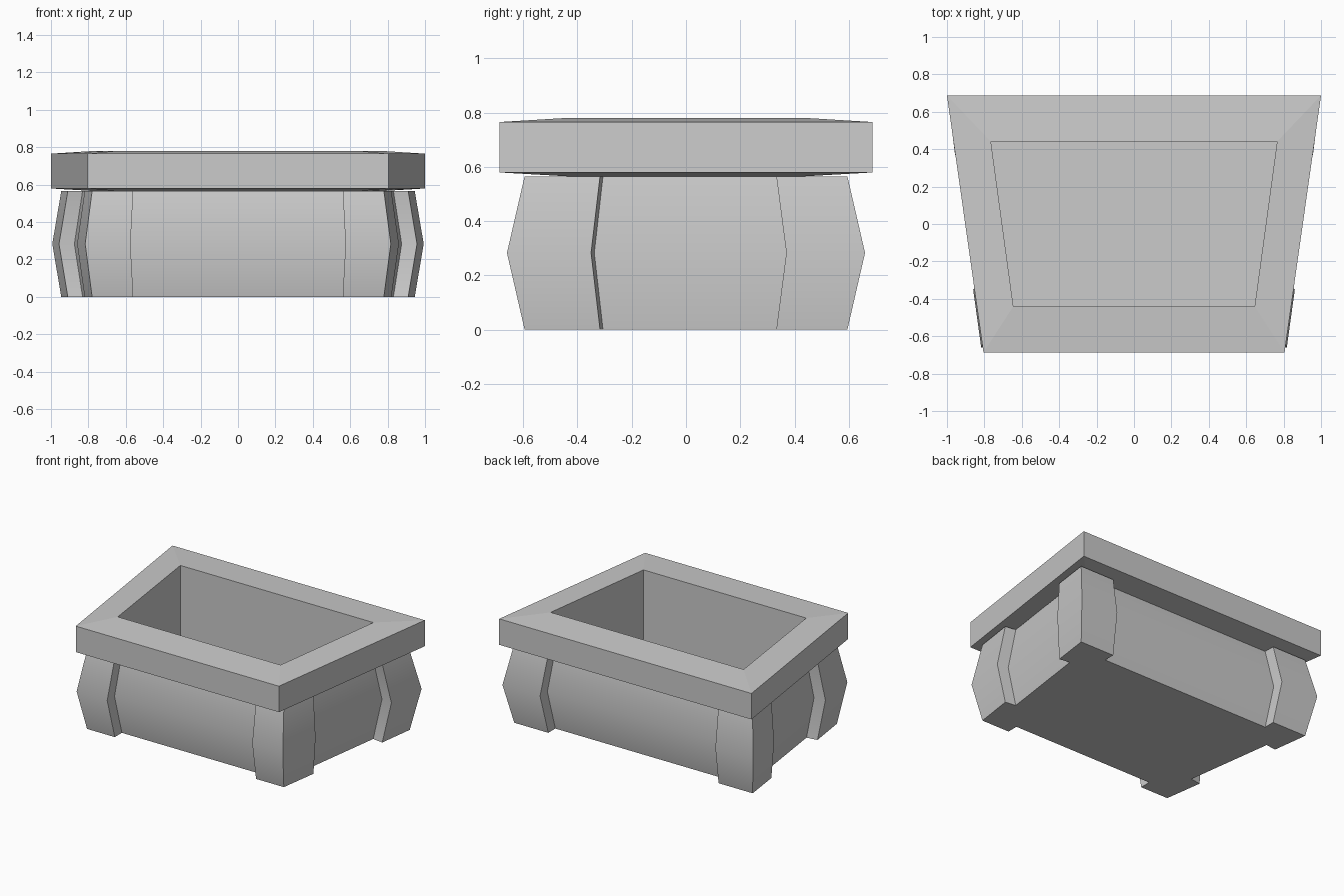
import bpy
import bmesh

if "Cube" in bpy.data.objects:
    bpy.data.objects.remove(bpy.data.objects["Cube"])


def finish(bm, name, smooth):
    bmesh.ops.recalc_face_normals(bm, faces=bm.faces)
    mesh = bpy.data.meshes.new(name)
    bm.to_mesh(mesh)
    bm.free()
    obj = bpy.data.objects.new(name, mesh)
    bpy.context.collection.objects.link(obj)
    if smooth:
        bpy.ops.object.select_all(action='DESELECT')
        obj.select_set(True)
        bpy.context.view_layer.objects.active = obj
        bpy.ops.object.shade_smooth_by_angle(angle=0.5236)


def loop(bm, right_half, z):
    """Closed outline from its right half (front to back), mirrored in x."""
    pts = right_half + [(-x, y) for x, y in reversed(right_half)]
    return [bm.verts.new((x, y, z)) for x, y in pts]


def bridge(bm, a, b):
    n = len(a)
    for i in range(n):
        j = (i + 1) % n
        bm.faces.new((a[i], a[j], b[j], b[i]))


OPENING = [(0.645, -0.44), (0.765, 0.44)]
RIM = [(0.805, -0.687), (1.0, 0.687)]
FLOOR_Z, BODY_Z = 0.05, 0.565

# Trapezoid rim with gently sloped top and underside
bm = bmesh.new()
rings = [loop(bm, p, z) for p, z in
         [(OPENING, BODY_Z), (RIM, 0.579), (RIM, 0.765), (OPENING, 0.78)]]
for i in range(4):
    bridge(bm, rings[i], rings[(i + 1) % 4])
finish(bm, "rim", False)

# Body outline with raised corner posts, at the ends and at the bulge
END = [(0.56, -0.515), (0.56, -0.595), (0.78, -0.595), (0.82, -0.317), (0.741, -0.306),
       (0.831, 0.344), (0.91, 0.333), (0.945, 0.595), (0.675, 0.595), (0.675, 0.515)]
MID = [(0.575, -0.577), (0.575, -0.66), (0.817, -0.66), (0.86, -0.35), (0.778, -0.338),
       (0.875, 0.381), (0.957, 0.37), (0.993, 0.66), (0.695, 0.66), (0.695, 0.577)]
bm = bmesh.new()
bottom, middle, top = (loop(bm, p, z) for p, z in
                       [(END, 0), (MID, BODY_Z / 2), (END, BODY_Z)])
bridge(bm, bottom, middle)
bridge(bm, middle, top)
bm.faces.new(bottom)

# Vertical cavity walls and floor
inner_top = loop(bm, OPENING, BODY_Z)
inner_floor = loop(bm, OPENING, FLOOR_Z)
bridge(bm, inner_top, inner_floor)
bm.faces.new(inner_floor)

# Top of the body: one face per corner post, one per wall
for c in range(4):
    d = (c + 1) % 4
    bm.faces.new(top[5 * c:5 * c + 5] + [inner_top[c]])
    bm.faces.new((top[5 * c + 4], top[5 * d], inner_top[d], inner_top[c]))
finish(bm, "body_with_corner_posts", True)
